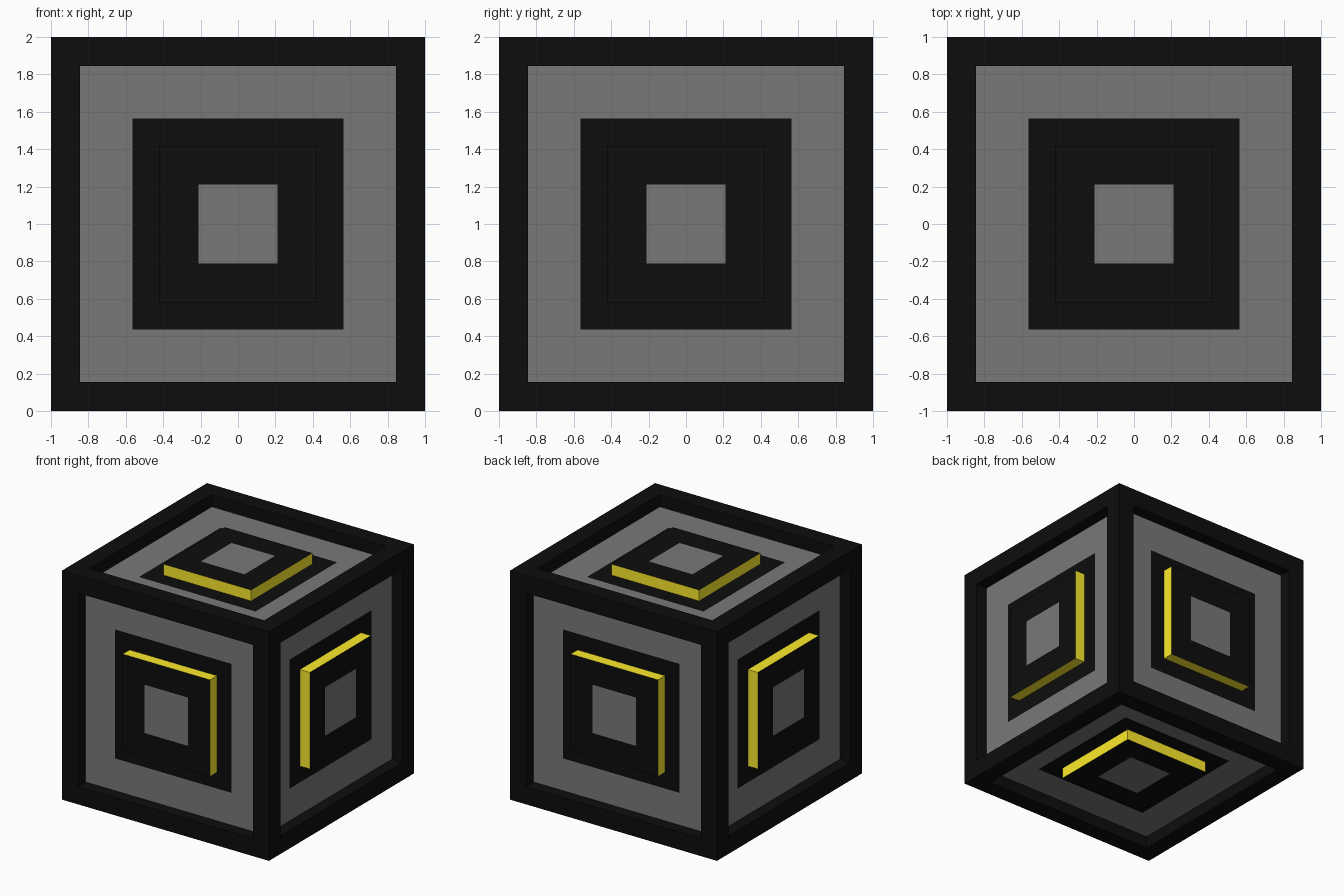
import bpy, bmesh
from mathutils import Vector, Matrix

if "Cube" in bpy.data.objects:
    bpy.data.objects.remove(bpy.data.objects["Cube"])


def material(name, rgb):
    m = bpy.data.materials.new(name)
    m.diffuse_color = (*rgb, 1)
    m.use_nodes = True
    m.node_tree.nodes["Principled BSDF"].inputs["Base Color"].default_value = m.diffuse_color
    return m


MATS = [material("black", (0.004, 0.004, 0.004)),
        material("grey", (0.19, 0.19, 0.19)),
        material("yellow", (0.98, 0.83, 0.025))]
BLACK, GREY, YELLOW = range(3)

FLOOR = 0.106      # depth of the recessed panels
PAD_TOP = 0.01     # pads stop just below the frame surface


def inset(bm, faces, width, depth, rim, inner):
    rims = bmesh.ops.inset_individual(bm, faces=faces, thickness=width,
                                      depth=depth, use_even_offset=True)["faces"]
    for f in rims:
        f.material_index = rim
    for f in faces:
        f.material_index = inner


def finish(bm, name, matrix):
    me = bpy.data.meshes.new(name)
    bm.to_mesh(me)
    bm.free()
    for m in MATS:
        me.materials.append(m)
    ob = bpy.data.objects.new(name, me)
    ob.matrix_world = matrix
    bpy.context.collection.objects.link(ob)


centre = Matrix.Translation((0, 0, 1))

# cube body: black frame, recessed grey ring, black inner square
bm = bmesh.new()
bmesh.ops.create_cube(bm, size=2)
faces = bm.faces[:]
inset(bm, faces, 0.155, 0, BLACK, BLACK)
inset(bm, faces, 0, -FLOOR, BLACK, GREY)
inset(bm, faces, 0.282, 0, GREY, BLACK)
finish(bm, "cube_body", centre)

# raised pad on every side: yellow walls, black top, grey centre square
SIDES = {"front": (0, -1, 0), "back": (0, 1, 0), "left": (-1, 0, 0),
         "right": (1, 0, 0), "top": (0, 0, 1), "bottom": (0, 0, -1)}
for side, axis in SIDES.items():
    bm = bmesh.new()
    height = FLOOR - PAD_TOP
    bmesh.ops.create_cube(bm, size=1, matrix=Matrix.Translation((0, 0, 1 - PAD_TOP - height / 2))
                          @ Matrix.Diagonal((0.844, 0.844, height, 1)))
    bm.normal_update()
    for f in bm.faces:
        f.material_index = YELLOW
    top = [f for f in bm.faces if f.normal.z > 0.5]
    inset(bm, top, 0.211, 0, BLACK, GREY)
    turn = Vector(axis).to_track_quat('Z', 'Y').to_matrix().to_4x4()
    finish(bm, "pad_" + side, centre @ turn)
